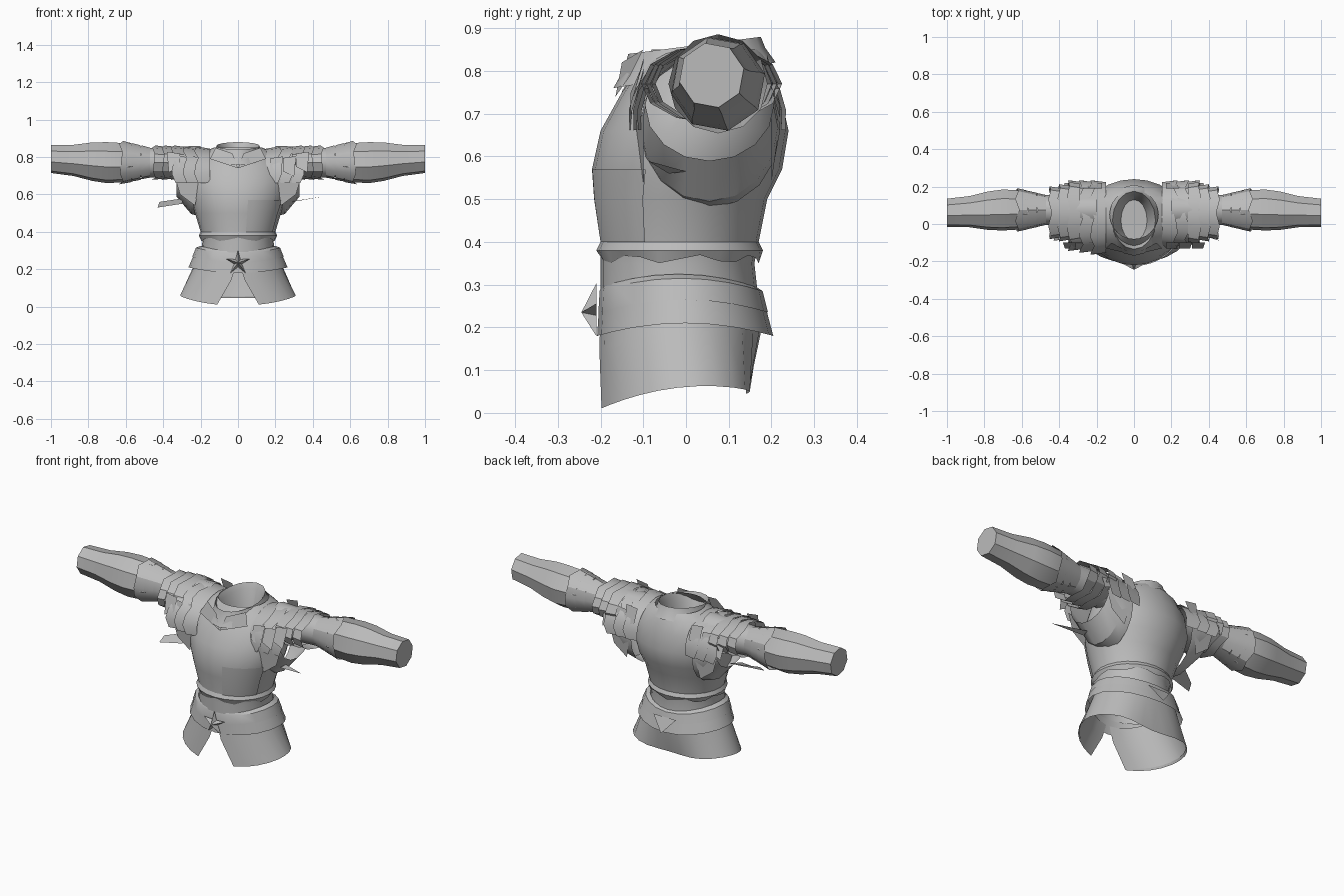
import bpy, bmesh
from math import radians, sin, cos, pi

cube = bpy.data.objects.get("Cube")
if cube:
    bpy.data.objects.remove(cube)

steel = bpy.data.materials.new("grey_steel")
steel.use_nodes = True
steel.diffuse_color = (0.5, 0.5, 0.5, 1)
steel.node_tree.nodes["Principled BSDF"].inputs["Base Color"].default_value = steel.diffuse_color

ARM_Y, ARM_Z = 0.075, 0.77


def make(name, points, faces, sharp=30):
    mesh = bpy.data.meshes.new(name)
    mesh.from_pydata(points, [], faces)
    bm = bmesh.new()
    bm.from_mesh(mesh)
    bmesh.ops.remove_doubles(bm, verts=bm.verts, dist=0.0001)
    bmesh.ops.recalc_face_normals(bm, faces=bm.faces)
    bm.to_mesh(mesh)
    bm.free()
    mesh.materials.append(steel)
    part = bpy.data.objects.new(name, mesh)
    bpy.context.collection.objects.link(part)
    bpy.ops.object.select_all(action='DESELECT')
    part.select_set(True)
    bpy.context.view_layer.objects.active = part
    bpy.ops.object.shade_smooth_by_angle(angle=radians(sharp))


def plate(name, *points):
    make(name, points, [range(len(points))])


def angles(sides, start, end):
    return [radians(start + (end - start) * i / sides) for i in range(sides + 1)]


def level_ring(height, half_width, front, back, tilt=0.0, bow=0.0, gap=0, sides=24,
               start=-90, end=270, ragged=0.0, dent=0.0):
    """Oval around the body; tilt lifts the back, bow lifts front and back,
    gap opens the front and dent presses in the middle of the back."""
    middle, depth = (front + back) / 2, (back - front) / 2
    return [(half_width * cos(t), middle + depth * sin(t) - dent * max(0, sin(t)) ** 8,
             height + tilt * sin(t) + bow * sin(t) ** 2 + ragged * sin(t * 7))
            for t in angles(sides, start + gap, end - gap)]


def arm_ring(side, x, radius, height=None, y=ARM_Y, z=ARM_Z, sides=12, start=0, end=360, ragged=0.0):
    """Oval around an arm; height is the vertical radius."""
    height = height or radius
    return [(side * (x + ragged * sin(t * 7)), y + radius * cos(t), z + height * sin(t))
            for t in angles(sides, start, end)]


def loft(name, rings, cap=False, sharp=30):
    size = len(rings[0])
    faces = [(a, a + 1, a + size + 1, a + size)
             for k in range(len(rings) - 1) for a in range(k * size, (k + 1) * size - 1)]
    points = sum(rings, [])
    if cap:
        faces.append(range(len(points) - size, len(points) - 1))
    make(name, points, faces, sharp)


# Breastplate and backplate: height, half width, front, back
body = [(0.26, 0.2, -0.2, 0.17), (0.35, 0.19, -0.2, 0.16), (0.4, 0.2, -0.2, 0.17),
        (0.5, 0.23, -0.215, 0.19), (0.57, 0.255, -0.22, 0.225), (0.66, 0.275, -0.2, 0.24),
        (0.75, 0.26, -0.15, 0.22), (0.82, 0.2, -0.1, 0.2), (0.85, 0.13, -0.08, 0.18)]
loft("torso", [level_ring(*row) for row in body])
loft("front_panel", [level_ring(z, w + 0.004, f - 0.004, b, sides=8, start=-78, end=-25)
                     for z, w, f, b in body[2:5]])
loft("waist_rim", [level_ring(z, 0.2 + flare, -0.2 - flare, 0.17 + flare, ragged=rough)
                   for z, flare, rough in ((0.4, 0, 0), (0.38, 0.01, 0), (0.36, 0, 0.01))])

# Collar: flared wall turning over into a closed inner funnel
collar = [(0.79, 0.15, 0.03), (0.83, 0.125, 0.025), (0.86, 0.115, 0.02), (0.83, 0.1, 0.02), (0.72, 0.07, 0)]
loft("collar", [level_ring(z, w, -w - 0.02, w + 0.06, tilt, sides=16) for z, w, tilt in collar], cap=True)

# Skirt, split at the front, pressed in behind, with a turned hem
skirt = [(0.28, 0.21, 3, 0), (0.2, 0.245, 8, 0.01), (0.06, 0.31, 21, 0.05), (0.07, 0.3, 22, 0.05)]
loft("skirt", [level_ring(z, w, -0.18 - w / 10, 0.16 + w / 10, tilt=0.02, bow=-0.035, gap=g, dent=d)
               for z, w, g, d in skirt])

# Two overlapping belts
belts = {"upper_belt": [(0.325, 0.2), (0.315, 0.225), (0.265, 0.245)],
         "lower_belt": [(0.28, 0.235), (0.21, 0.265)]}
for name, rows in belts.items():
    loft(name, [level_ring(z, w, -0.17 - w / 7, 0.04 + w * 0.62, bow=-0.03, sides=20) for z, w in rows])
plate("back_belt_point", (-0.07, 0.19, 0.26), (0.07, 0.19, 0.26), (0, 0.225, 0.18))

# Star buckle with a raised middle
star = [(0, -0.245, 0.235)]
for i in range(10):
    reach = 0.022 if i % 2 else 0.068
    star.append((reach * sin(i * pi / 5), -0.21, 0.235 + reach * cos(i * pi / 5)))
make("buckle", star, [(0, i + 1, (i + 1) % 10 + 1) for i in range(10)], sharp=10)

for side, label in ((1, "left_"), (-1, "right_")):
    # Sleeve and faceted forearm
    loft(label + "upper_arm", [arm_ring(side, x, r) for x, r in ((0.2, 0.09), (0.34, 0.085), (0.56, 0.075))])
    forearm = [(0.53, 0.085), (0.58, 0.105), (0.7, 0.112), (0.78, 0.105), (0.88, 0.085), (1, 0.077)]
    loft(label + "forearm", [arm_ring(side, x, r, y=ARM_Y - max(0, x - 0.7) / 20,
                                      z=ARM_Z + max(0, x - 0.7) / 15, sides=8, start=12, end=372)
                             for x, r in forearm], cap=True, sharp=25)

    # Elbow cuffs, growing toward the forearm
    for i in range(3):
        x, radius = 0.47 + i * 0.05, 0.08 + i * 0.012
        loft(label + "elbow_cuff", [arm_ring(side, x, radius),
                                    arm_ring(side, x + 0.055, radius + 0.012, ragged=0.012)])

    # Open flange below the shoulder
    flange = [(0.19, 0.165, 0.18, 0.66), (0.25, 0.16, 0.175, 0.67), (0.33, 0.15, 0.13, 0.72)]
    loft(label + "armhole", [arm_ring(side, x, r, h, y=0.055, z=z, sides=16) for x, r, h, z in flange])

    # Wide bands around the upper arm
    for i in range(3):
        x, radius = 0.29 + i * 0.05, 0.155 - i * 0.012
        loft(label + "arm_band", [arm_ring(side, x, radius, 0.085, y=0.06),
                                  arm_ring(side, x + 0.06, radius + 0.01, 0.092, y=0.06, ragged=0.01)])

    # Overlapping shoulder plates; the right ones reach further forward
    for i in range(3):
        x, radius = 0.15 + i * 0.06, (0.175 if side > 0 else 0.19) - i * 0.005
        loft(label + "shoulder_plate",
             [arm_ring(side, x + along, radius + flare, 0.155 + flare, y=0.225 - radius, z=0.69,
                       start=-10, end=190, ragged=rough)
              for along, flare, rough in ((0, 0, 0), (0.075, 0.01, 0.012))])

    # Loose shards along the front and back of the shoulder
    for i in range(3):
        x = 0.17 + i * 0.07
        for facing, y in ((-1, -0.1), (1, 0.19)):
            z = 0.77 + 0.02 * sin(i * 5 + facing)
            plate(label + "shoulder_shard", (side * x, y, z + 0.04),
                  (side * (x + 0.07), y, z + 0.05),
                  (side * (x + 0.06), y + 0.03 * facing, z - 0.06),
                  (side * x, y + 0.03 * facing, z - 0.03))

    # Armpit flaps and collar lapel
    for facing in (-1, 1):
        y = 0.05 + 0.15 * facing
        plate(label + "armpit_flap", (side * 0.23, y, 0.54), (side * 0.31, y, 0.6),
              (side * 0.34, y, 0.7), (side * 0.2, y + 0.02 * facing, 0.68))
    plate(label + "lapel", (0, -0.165, 0.74), (side * 0.15, -0.13, 0.79),
          (side * 0.12, -0.1, 0.85), (side * 0.03, -0.15, 0.82))

# Stray strap ends beside the chest
plate("right_strap", (-0.43, -0.09, 0.53), (-0.42, -0.06, 0.56), (-0.29, 0.03, 0.58), (-0.3, -0.07, 0.55))
plate("left_strap", (0.29, -0.04, 0.56), (0.46, -0.09, 0.59), (0.3, 0, 0.565))
